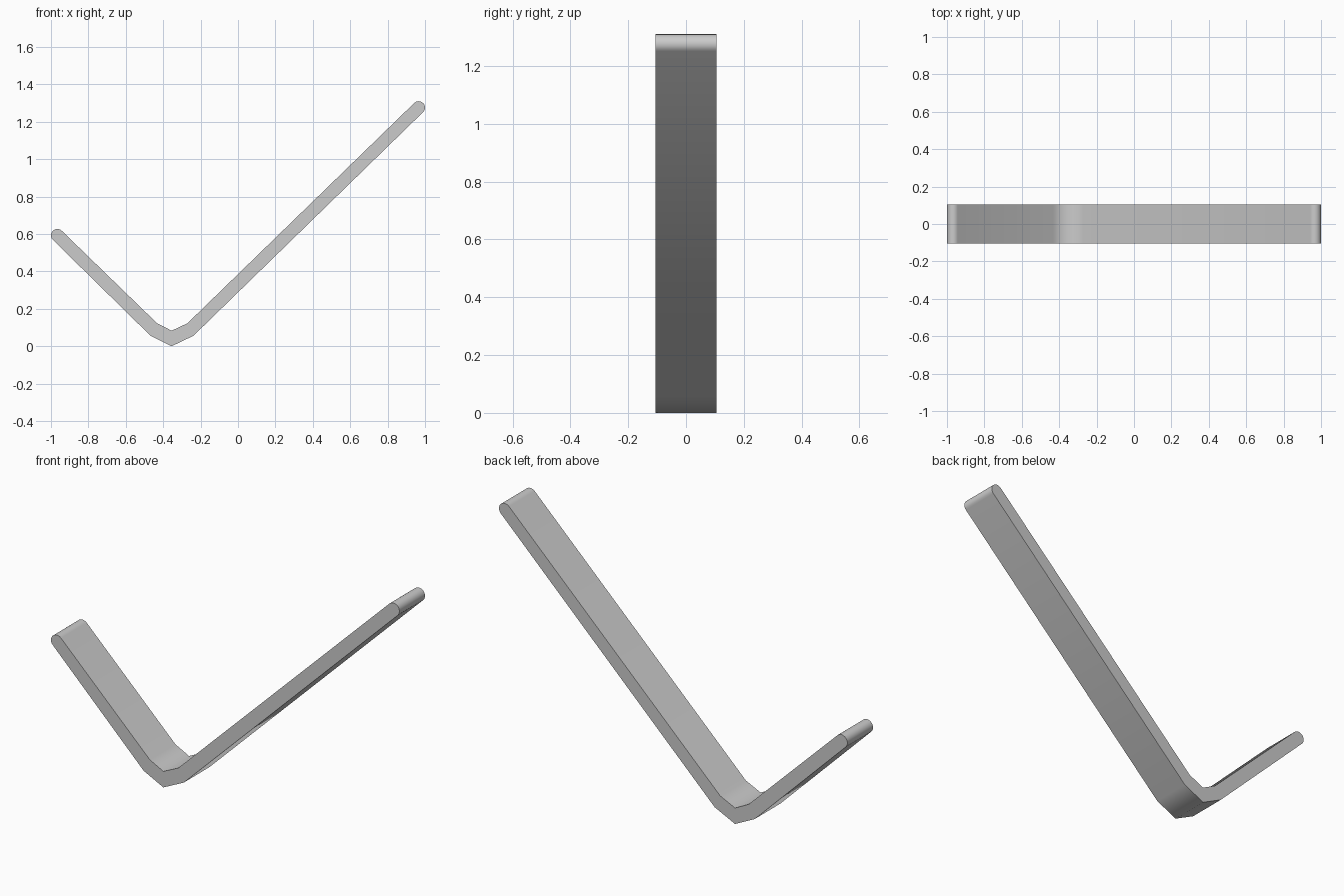
import bpy, bmesh, math
from mathutils import Vector

cube = bpy.data.objects.get("Cube")
if cube:
    bpy.data.objects.remove(cube, do_unlink=True)

HALF_WIDTH = 0.105
RADIUS = 0.034
SEGMENTS = 12

# Plain grey material
grey = bpy.data.materials.new("light_grey")
grey.use_nodes = True
colour = (0.6, 0.6, 0.6, 1)
grey.diffuse_color = colour
grey.node_tree.nodes["Principled BSDF"].inputs["Base Color"].default_value = colour


def round_cap(cx, cz, start):
    """Half circle, counter-clockwise from the start angle."""
    return [(cx + RADIUS * math.cos(start + math.pi * i / SEGMENTS),
             cz + RADIUS * math.sin(start + math.pi * i / SEGMENTS))
            for i in range(SEGMENTS + 1)]


# Side outline: outer bend, long arm cap, inner bend, short arm cap
slope = math.radians(44.2)
outline = [(-0.468, 0.056), (-0.355, 0.0), (-0.238, 0.056)]
outline += round_cap(0.966, 1.276, slope - math.pi / 2)
outline += [(-0.27, 0.123), (-0.355, 0.083), (-0.433, 0.123)]
outline += round_cap(-0.966, 0.593, math.pi / 2 - slope)

# Extrude the outline across the width of the bar
bm = bmesh.new()
front = bm.faces.new([bm.verts.new((x, -HALF_WIDTH, z)) for x, z in outline])
result = bmesh.ops.extrude_face_region(bm, geom=[front], use_keep_orig=True)
moved = [v for v in result["geom"] if isinstance(v, bmesh.types.BMVert)]
bmesh.ops.translate(bm, verts=moved, vec=Vector((0, 2 * HALF_WIDTH, 0)))
bmesh.ops.recalc_face_normals(bm, faces=bm.faces)

mesh = bpy.data.meshes.new("bent_bar")
bm.to_mesh(mesh)
bm.free()
mesh.materials.append(grey)
bar = bpy.data.objects.new("bent_bar", mesh)
bpy.context.collection.objects.link(bar)

# Smooth bends and caps, crisp side edges
bpy.ops.object.select_all(action="DESELECT")
bar.select_set(True)
bpy.context.view_layer.objects.active = bar
bpy.ops.object.shade_smooth_by_angle(angle=math.radians(60))
